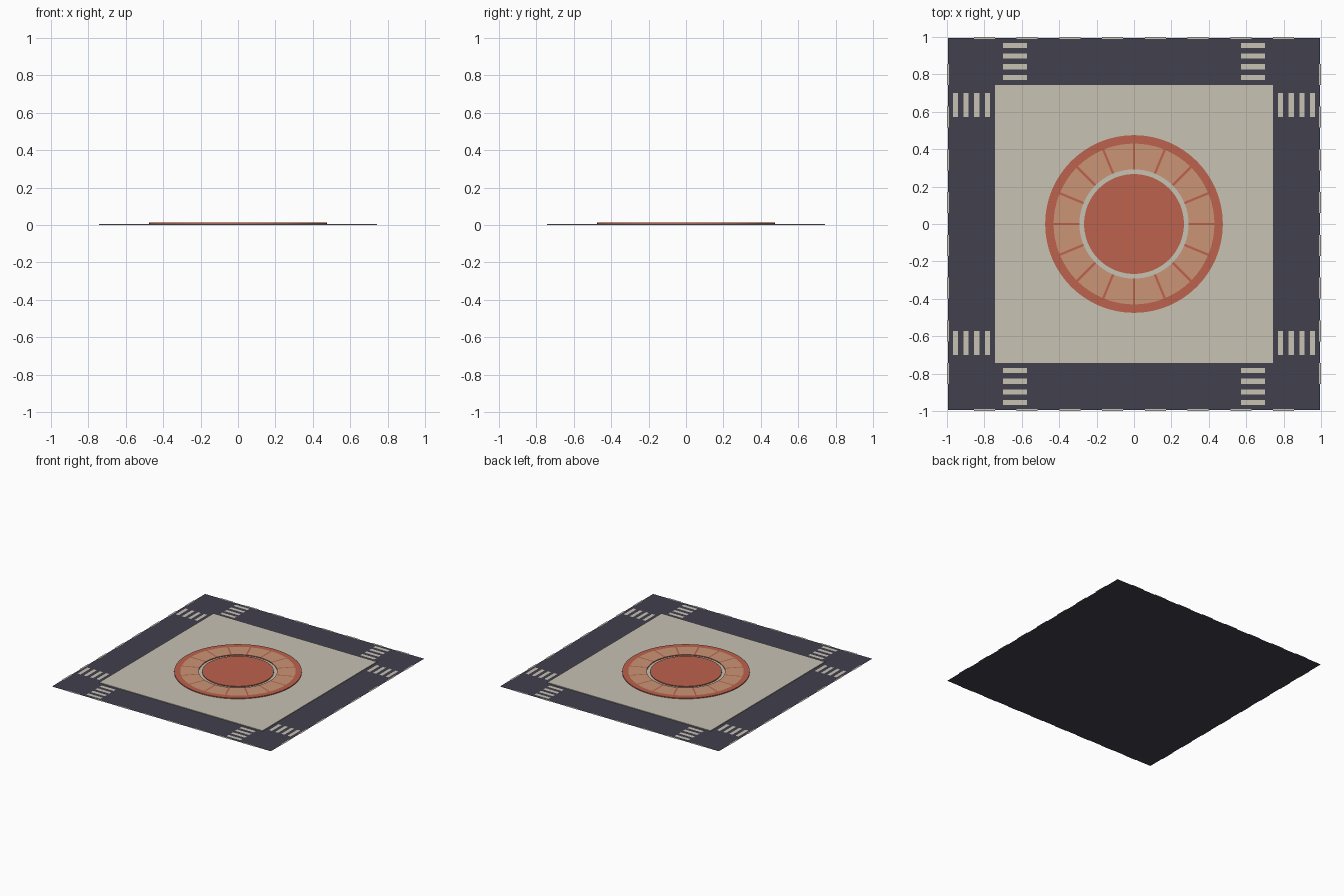
import bpy, bmesh, math

if "Cube" in bpy.data.objects:
    bpy.data.objects.remove(bpy.data.objects["Cube"])


def mat(name, rgb):
    m = bpy.data.materials.new(name)
    m.diffuse_color = (*rgb, 1.0)
    m.use_nodes = True
    m.node_tree.nodes["Principled BSDF"].inputs["Base Color"].default_value = m.diffuse_color
    return m


ASPHALT = mat("asphalt dark", (0.053, 0.051, 0.074))
STONE = mat("pale stone", (0.578, 0.539, 0.456))
RED = mat("brick red", (0.509, 0.122, 0.072))
ORANGE = mat("light terracotta", (0.597, 0.296, 0.180))


def finish(name, bm, mats):
    me = bpy.data.meshes.new(name)
    bm.to_mesh(me)
    bm.free()
    for m in mats:
        me.materials.append(m)
    ob = bpy.data.objects.new(name, me)
    bpy.context.collection.objects.link(ob)
    return ob


def rect(bm, cx, cy, w, h, z):
    pts = ((-1, -1), (1, -1), (1, 1), (-1, 1))
    return bm.faces.new([bm.verts.new((cx + sx * w / 2, cy + sy * h / 2, z)) for sx, sy in pts])


def skirt(bm, drop):
    # open-bottomed rim hanging from every boundary edge
    edges = [e for e in bm.edges if e.is_boundary]
    new = bmesh.ops.extrude_edge_only(bm, edges=edges)["geom"]
    for v in new:
        if isinstance(v, bmesh.types.BMVert):
            v.co.z -= drop
    bmesh.ops.recalc_face_normals(bm, faces=bm.faces)
    top = max(bm.faces, key=lambda f: abs(f.normal.z))
    if top.normal.z < 0:
        bmesh.ops.reverse_faces(bm, faces=bm.faces)


# road sheet
bm = bmesh.new()
rect(bm, 0, 0, 1.99, 1.99, 0)
finish("road", bm, [ASPHALT])

# raised square plaza
bm = bmesh.new()
rect(bm, 0, 0, 1.484, 1.484, 0.005)
skirt(bm, 0.005)
finish("plaza", bm, [STONE])

# zebra crossings on all four corners
bm = bmesh.new()
for sx in (-1, 1):
    for sy in (-1, 1):
        for i in range(4):
            d = 0.784 + 0.0567 * i
            rect(bm, sx * 0.636, sy * d, 0.128, 0.027, 0.001)
            rect(bm, sx * d, sy * 0.636, 0.027, 0.128, 0.001)
finish("crossing_stripes", bm, [STONE])

# centre line dashes along the outer edges
bm = bmesh.new()
for i in range(8):
    d = (i - 3.5) * 0.2286
    for s in (-1, 1):
        rect(bm, d, s * 0.994, 0.113, 0.012, 0.001)
        rect(bm, s * 0.994, d, 0.012, 0.113, 0.001)
finish("lane_dashes", bm, [STONE])

# paved ring: terracotta tiles divided by red spokes, red outer rim
bm = bmesh.new()
radii, n, sub, gap, z = (0.292, 0.43, 0.475), 16, 4, 0.012, 0.012
rows = []
for r in radii:
    half = math.asin(gap / 2 / r)
    row = []
    for k in range(n):
        a0 = k * math.tau / n + half
        span = math.tau / n - 2 * half
        for j in range(sub + 1):
            a = a0 + span * j / sub
            row.append(bm.verts.new((r * math.cos(a), r * math.sin(a), z)))
    rows.append(row)
count = n * (sub + 1)
for b in range(2):
    for i in range(count):
        j = (i + 1) % count
        f = bm.faces.new((rows[b][i], rows[b + 1][i], rows[b + 1][j], rows[b][j]))
        f.material_index = 1 if b == 0 and i % (sub + 1) != sub else 0
skirt(bm, 0.007)
for f in bm.faces:
    if abs(f.normal.z) < 0.5:
        f.material_index = 0
finish("paved_ring", bm, [RED, ORANGE])

# central round pad
bm = bmesh.new()
bmesh.ops.create_circle(bm, cap_ends=True, segments=64, radius=0.267)
for v in bm.verts:
    v.co.z = z
skirt(bm, 0.007)
finish("centre_disc", bm, [RED])
